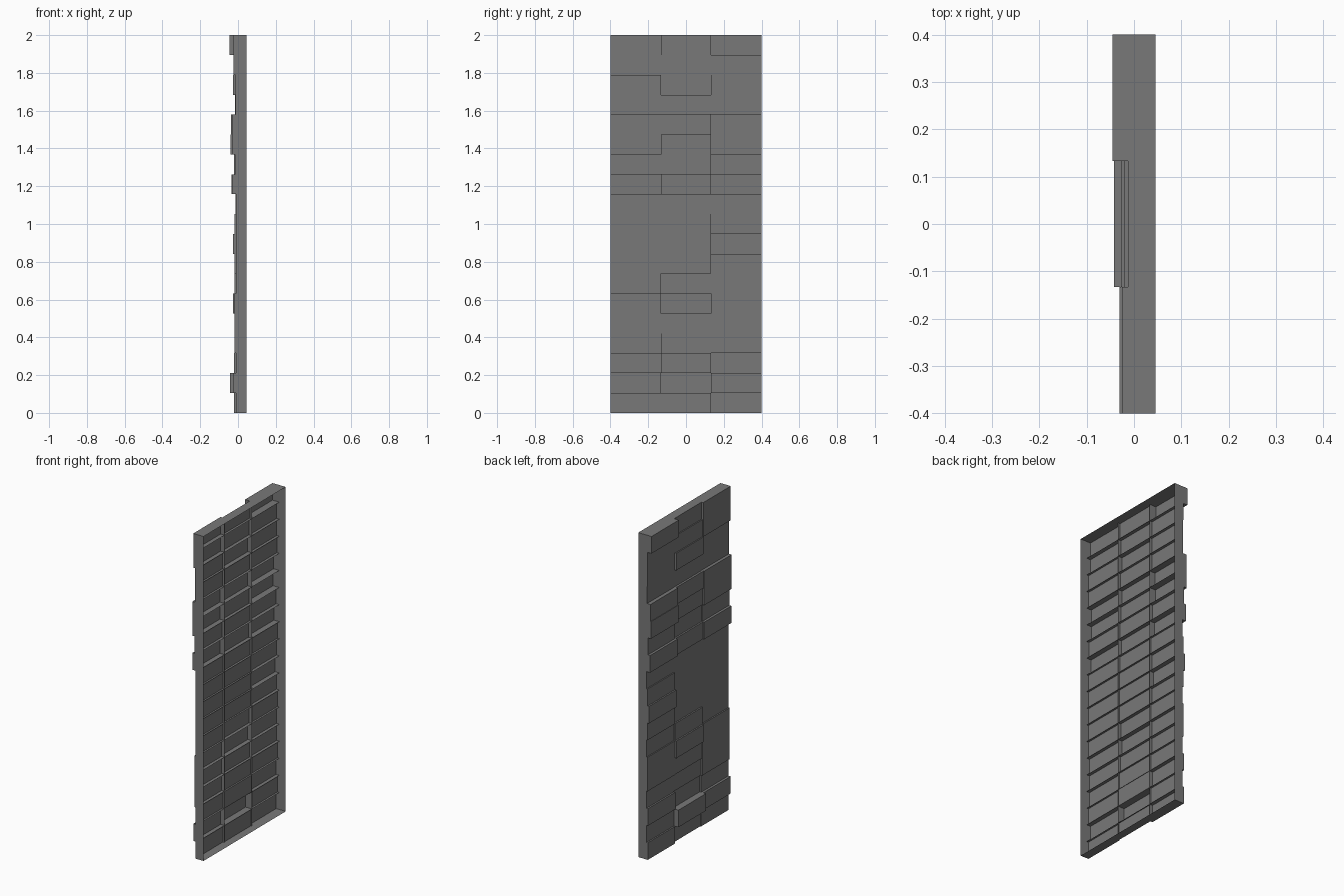
import bpy, bmesh

if "Cube" in bpy.data.objects:
    bpy.data.objects.remove(bpy.data.objects["Cube"])

W, H, ROWS = 0.8, 2.0, 19
RIM_X, BASE_X = 0.045, 0.002

grey = bpy.data.materials.new("mid grey")
grey.diffuse_color = (0.19, 0.19, 0.19, 1)
grey.use_nodes = True
grey.node_tree.nodes["Principled BSDF"].inputs["Base Color"].default_value = grey.diffuse_color

# Outer depth of every block in thousandths, bottom row to top, one list per column
DEPTHS = [
    [10, 25, 10, 18, 18, 18, 10, 10, 10, 10, 10, 30, 15, 31, 31, 12, 12, 25, 25],
    [5, 42, 0, 8, 15, 27, 18, 9, 9, 9, 12, 22, 12, 18, 27, 14, 27, 20, 13],
    [20, 11, 21, 11, 17, 18, 11, 18, 27, 18, 11, 35, 20, 41, 38, 15, 16, 17, 45],
]


def make_object(name, bm):
    mesh = bpy.data.meshes.new(name)
    bm.to_mesh(mesh)
    bm.free()
    mesh.materials.append(grey)
    ob = bpy.data.objects.new(name, mesh)
    bpy.context.collection.objects.link(ob)


def quad(bm, *pts):
    bm.faces.new([bm.verts.new(p) for p in pts])


def tray(bm, x0, x1, y0, y1, z0, z1, cap):
    """Four thin walls open towards +x, with an optional cap on the -x side."""
    ring = [(y0, z0), (y0, z1), (y1, z1), (y1, z0)]
    for (ya, za), (yb, zb) in zip(ring, ring[1:] + ring[:1]):
        quad(bm, (x0, ya, za), (x1, ya, za), (x1, yb, zb), (x0, yb, zb))
    if cap:
        quad(bm, *[(x0, y, z) for y, z in ring])


# Stepped blocks, hollow on the inner side
dy, dz = W / 3, H / ROWS
bm = bmesh.new()
for c, column in enumerate(DEPTHS):
    for r, d in enumerate(column):
        y, z = -W / 2 + c * dy, r * dz
        tray(bm, -d / 1000, BASE_X, y, y + dy, z, z + dz, True)
make_object("stepped_blocks", bm)

# Thin surrounding rim
bm = bmesh.new()
tray(bm, BASE_X, RIM_X, -W / 2, W / 2, 0, H, False)
make_object("outer_rim", bm)
